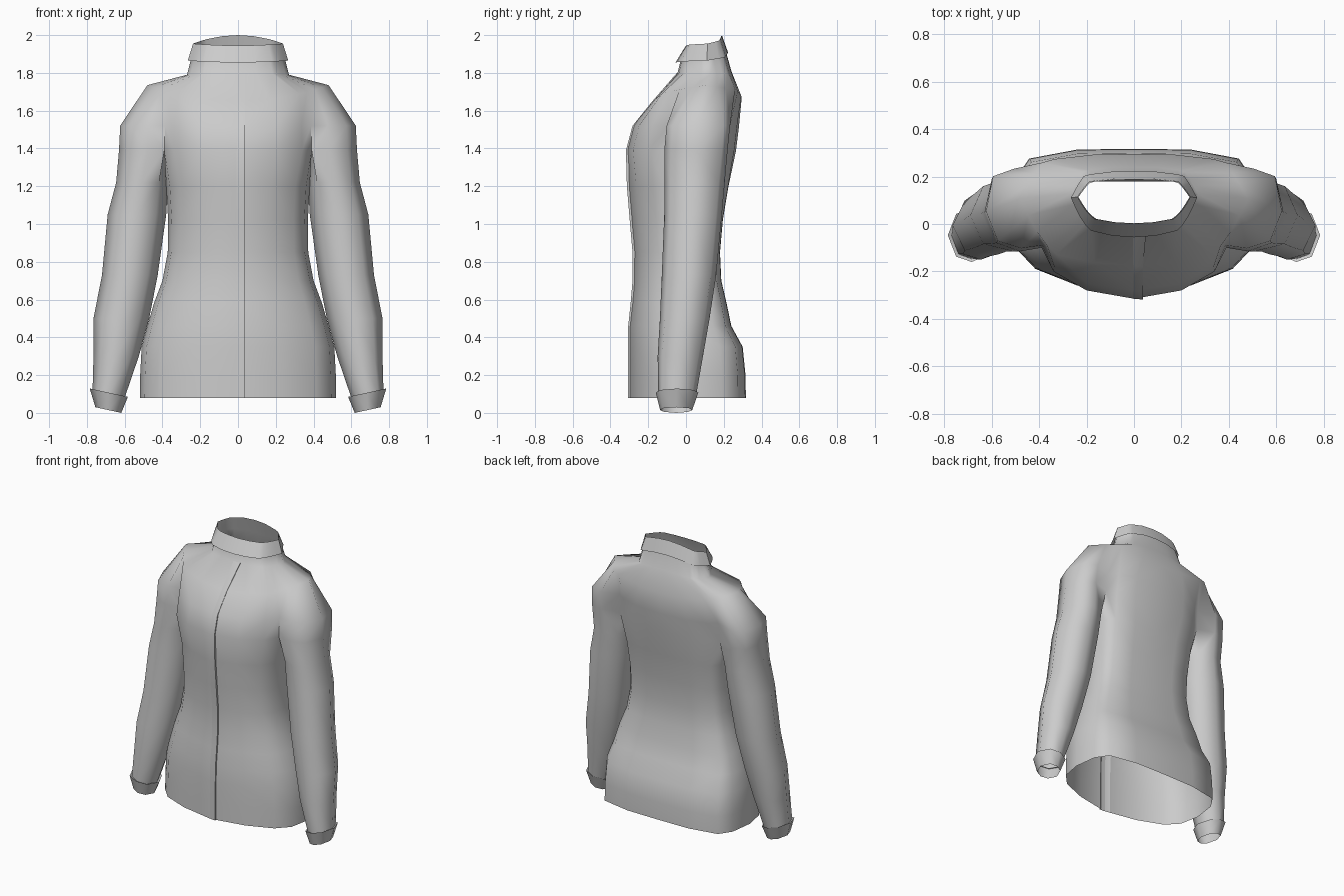
import bpy
import bmesh
import math

default = bpy.data.objects.get("Cube")
if default:
    bpy.data.objects.remove(default, do_unlink=True)

cloth = bpy.data.materials.new("light grey cloth")
cloth.use_nodes = True
GREY = (0.6, 0.6, 0.6, 1)
cloth.diffuse_color = GREY
cloth.node_tree.nodes["Principled BSDF"].inputs["Base Color"].default_value = GREY


def add_ring(bm, points):
    return [bm.verts.new(point) for point in points]


def bridge(bm, lower, upper, closed=False):
    """Join two rings of equal length with quads."""
    count = len(lower)
    for i in range(count if closed else count - 1):
        j = (i + 1) % count
        bm.faces.new((lower[i], lower[j], upper[j], upper[i]))


def finish(name, bm, mirrored=True, angle=50):
    bmesh.ops.recalc_face_normals(bm, faces=bm.faces)
    mesh = bpy.data.meshes.new(name)
    bm.to_mesh(mesh)
    bm.free()
    mesh.materials.append(cloth)
    obj = bpy.data.objects.new(name, mesh)
    bpy.context.collection.objects.link(obj)
    if mirrored:
        mirror = obj.modifiers.new("Mirror", "MIRROR")
        mirror.use_clip = True
    bpy.ops.object.select_all(action="DESELECT")
    obj.select_set(True)
    bpy.context.view_layer.objects.active = obj
    bpy.ops.object.shade_smooth_by_angle(angle=math.radians(angle))


# Half cross-sections, running from the front centre round to the back centre
NECK = [(0, -1), (.35, -.95), (.68, -.8), (.76, -.65), (.85, -.4), (.93, -.1), (1, .2),
        (.93, .45), (.87, .65), (.8, .85), (.7, .91), (.35, .99), (0, 1)]
CHEST = [(0, -.315), (.2, -.28), (.34, -.2), (.39, -.1), (.48, -.115), (.58, -.08), (.63, .05),
         (.6, .19), (.51, .22), (.39, .18), (.33, .22), (.2, .255), (0, .265)]
WAIST = [(0, -1), (.46, -.85), (.8, -.62), (.95, -.35), (1, .1),
         (.96, .6), (.85, .87), (.46, .99), (0, 1)]
# Full cross-section of a sleeve, starting at the front of the armpit
SLEEVE = [(-.65, -.75), (0, -1), (.65, -.8), (1, 0), (.65, .8), (0, 1), (-.65, .75), (-1, 0)]


def neck_ring(width, front, back, z_front, z_side, z_back):
    mid, depth = (front + back) / 2, (back - front) / 2
    points = []
    for u, v in NECK:
        z_end = z_front if v < .2 else z_back
        points.append((u * width, mid + v * depth, z_end + (z_side - z_end) * u * u))
    return points


def chest_ring(z, width, front, back):
    return [(x * width, y * (front if y < 0 else back), z) for x, y in CHEST]


def torso_ring(z, width, front, back):
    return [(u * width, v * (-front if v < 0 else back), z) for u, v in WAIST]


def sleeve_ring(z, inner, outer, front, back, tilt=0):
    mid, half = (inner + outer) / 2, (outer - inner) / 2
    return [(mid + u * half, (front + back) / 2 + v * (back - front) / 2, z + u * tilt)
            for u, v in SLEEVE]


# Jacket body: shoulders, torso and sleeves in one connected shell
body = bmesh.new()
chest = add_ring(body, chest_ring(1.39, 1, 1, 1))
upper = chest
for points in (chest_ring(1.52, .99, .89, 1.06),
               neck_ring(.48, -.175, .295, 1.65, 1.735, 1.67),
               neck_ring(.27, -.045, .24, 1.8, 1.79, 1.81),
               neck_ring(.25, -.03, .215, 1.86, 1.87, 1.9),
               neck_ring(.234, .003, .187, 1.943, 1.953, 1.998)):
    ring = add_ring(body, points)
    bridge(body, upper, ring)
    upper = ring

armpit = body.verts.new((.385, .04, 1.41))
ring = chest[:4] + [armpit] + chest[9:]
TORSO_LEVELS = [(1.2, .38, -.31, .225), (1.02, .37, -.295, .195), (.85, .372, -.28, .18),
                (.7, .4, -.28, .187), (.58, .445, -.29, .215), (.46, .48, -.303, .24),
                (.35, .51, -.305, .3), (.2, .518, -.305, .315), (.08, .52, -.305, .317)]
for level in TORSO_LEVELS:
    lower = add_ring(body, torso_ring(*level))
    bridge(body, ring, lower)
    ring = lower

ring = chest[3:10] + [armpit]
for level in [(1.22, .37, .645, -.115, .205), (1.05, .38, .69, -.115, .19),
              (.73, .425, .72, -.128, .16), (.5, .47, .765, -.138, .125),
              (.3, .525, .765, -.15, .09), (.1, .6, .77, -.147, .055, .02)]:
    lower = add_ring(body, sleeve_ring(*level))
    bridge(body, ring, lower, closed=True)
    ring = lower
finish("jacket_body", body, angle=60)

# Turned-down collar, folded over the neck
collar = bmesh.new()
bottom = add_ring(collar, neck_ring(.266, -.056, .222, 1.855, 1.865, 1.91))
top = add_ring(collar, neck_ring(.238, 0, .19, 1.945, 1.955, 2))
bridge(collar, bottom, top)
finish("collar", collar)

# Flared cuffs, tapering towards the wrist
cuff = bmesh.new()
rings = [add_ring(cuff, sleeve_ring(*level)) for level in
         [(.1, .6, .768, -.145, .053, .02),
          (.107, .583, .785, -.16, .065, .022),
          (.015, .618, .755, -.137, .033, .015)]]
for first, second in zip(rings, rings[1:]):
    bridge(cuff, first, second, closed=True)
finish("cuffs", cuff, angle=55)

# Overlapping front placket, its free edge standing just proud of the body
placket = bmesh.new()
path = [(1.8, -.045), (1.65, -.175), (1.52, -.28), (1.39, -.315)]
path += [(z, front) for z, width, front, back in TORSO_LEVELS]
previous = None
for z, y in path:
    edge = .05 if z > 1.7 else .038
    ring = add_ring(placket, [(-.04, y + .014, z), (0, y - .001, z),
                              (edge, y - .003, z), (edge, y + .014, z)])
    if previous:
        bridge(placket, previous, ring)
    previous = ring
finish("front_placket", placket, mirrored=False, angle=40)
